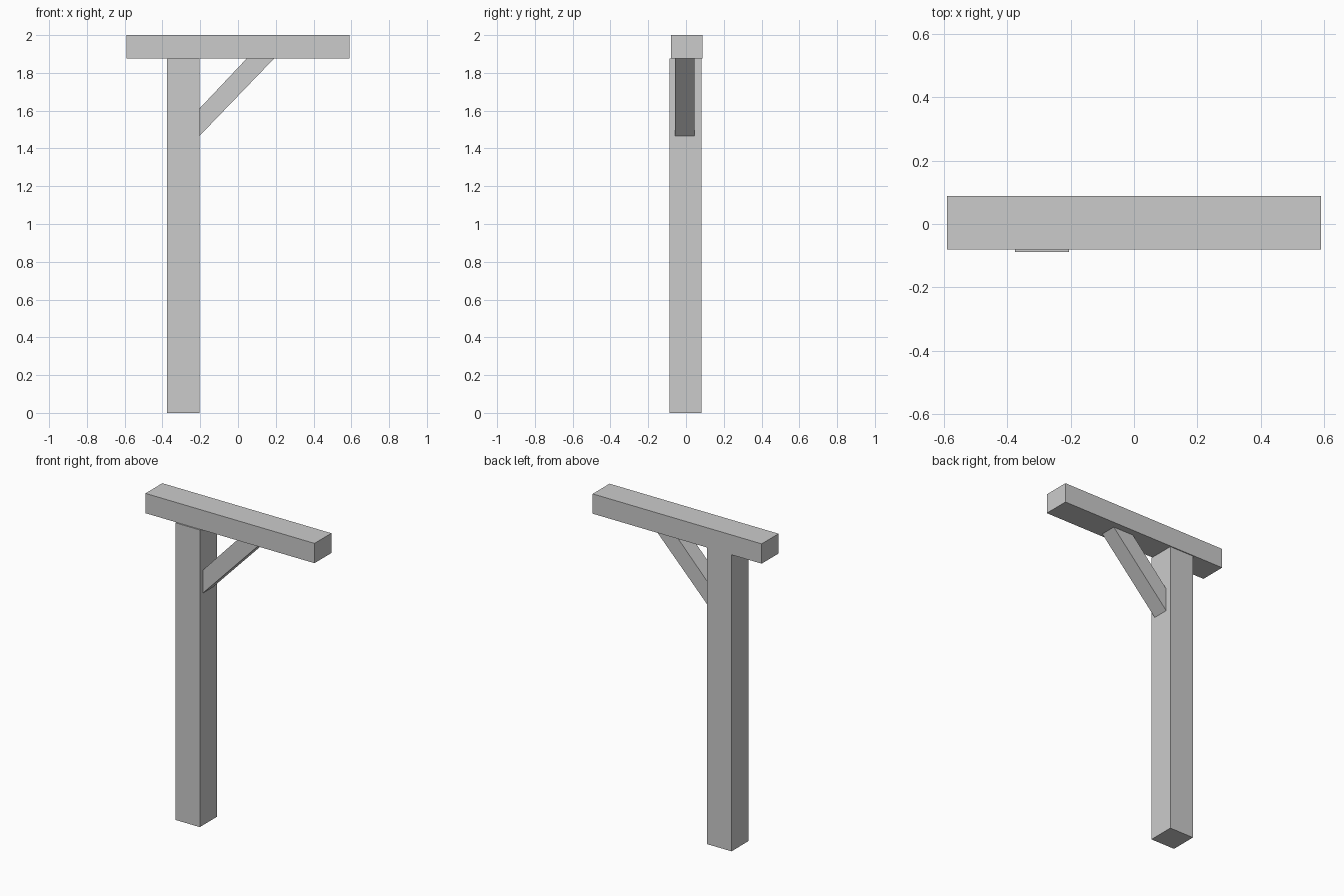
import bpy
import bmesh

cube = bpy.data.objects.get("Cube")
if cube:
    bpy.data.objects.remove(cube, do_unlink=True)

# Single plain grey for all the timber
grey = bpy.data.materials.new("plain_grey")
grey.use_nodes = True
colour = (0.6, 0.6, 0.6, 1.0)
grey.diffuse_color = colour
grey.node_tree.nodes["Principled BSDF"].inputs["Base Color"].default_value = colour


def timber(name, profile, y_front, y_back):
    """Extrude an x-z outline from y_front to y_back."""
    bm = bmesh.new()
    face = bm.faces.new([bm.verts.new((x, y_front, z)) for x, z in profile])
    new = bmesh.ops.extrude_face_region(bm, geom=[face])["geom"]
    verts = [v for v in new if isinstance(v, bmesh.types.BMVert)]
    bmesh.ops.translate(bm, verts=verts, vec=(0, y_back - y_front, 0))
    bmesh.ops.recalc_face_normals(bm, faces=bm.faces)
    mesh = bpy.data.meshes.new(name)
    bm.to_mesh(mesh)
    bm.free()
    mesh.materials.append(grey)
    obj = bpy.data.objects.new(name, mesh)
    bpy.context.collection.objects.link(obj)
    return obj


def rect(x0, x1, z0, z1):
    return [(x0, z0), (x1, z0), (x1, z1), (x0, z1)]


beam_bottom = 1.875
post_side = -0.205

# Upright post, set slightly forward of the beam
timber("post", rect(-0.375, post_side, 0, beam_bottom), -0.088, 0.082)

# Horizontal beam across the top
timber("beam", rect(-0.59, 0.59, beam_bottom, 2), -0.08, 0.088)

# Diagonal brace, mitred against post and beam
timber("brace", [(post_side, 1.465), (0.19, beam_bottom),
                 (0.045, beam_bottom), (post_side, 1.61)], -0.058, 0.045)
